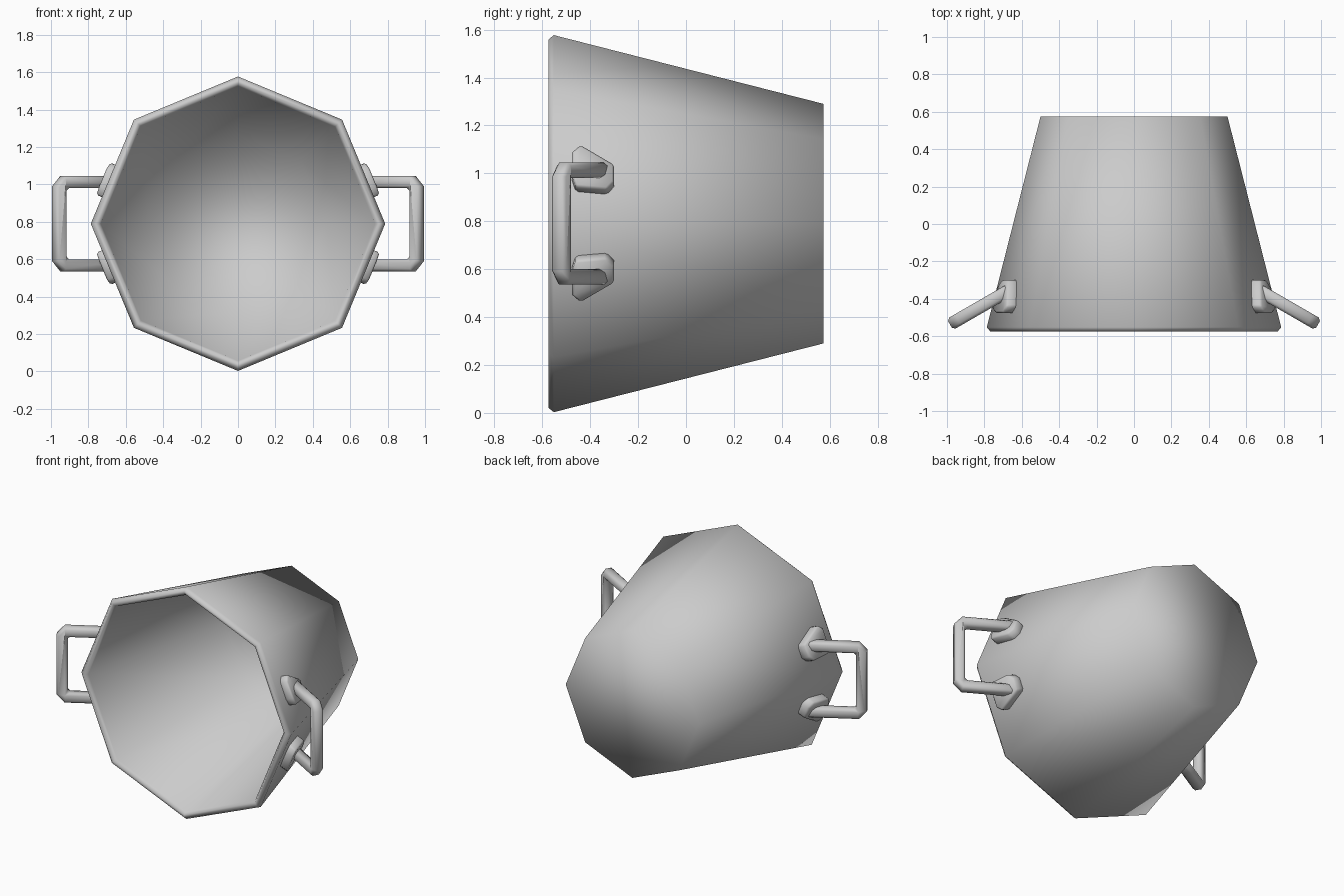
import bpy, bmesh, math
from mathutils import Vector

if "Cube" in bpy.data.objects:
    bpy.data.objects.remove(bpy.data.objects["Cube"])

CZ = 0.79                      # height of the pot axis
R_FRONT, R_BACK = 0.787, 0.5
Y_FRONT, Y_BACK = -0.552, 0.574
C, S = math.cos(math.pi / 8), math.sin(math.pi / 8)


def finish(bm, name, bevel=0, segments=1):
    bmesh.ops.recalc_face_normals(bm, faces=bm.faces)
    mesh = bpy.data.meshes.new(name)
    bm.to_mesh(mesh)
    bm.free()
    obj = bpy.data.objects.new(name, mesh)
    bpy.context.collection.objects.link(obj)
    for p in mesh.polygons:
        p.use_smooth = True
    if bevel:
        m = obj.modifiers.new("soft_edges", 'BEVEL')
        m.width, m.segments = bevel, segments
        m.limit_method = 'ANGLE'
        m.angle_limit = math.radians(50)
    return obj


def prism(low, high, name, bevel):
    """Solid between two matching outlines."""
    bm = bmesh.new()
    a = [bm.verts.new(p) for p in low]
    b = [bm.verts.new(p) for p in high]
    n = len(a)
    bm.faces.new(a)
    bm.faces.new(b)
    for i in range(n):
        j = (i + 1) % n
        bm.faces.new((a[i], a[j], b[j], b[i]))
    return finish(bm, name, bevel)


# Eight-sided hollow pot with rolled rim, opening towards the front
profile = [(R_BACK, Y_BACK), (R_FRONT, Y_FRONT), (0.768, -0.575),
           (0.75, -0.575), (0.733, -0.555), (0.475, 0.535)]
bm = bmesh.new()
rings = [[bm.verts.new((r * math.cos(k * math.pi / 4), y,
                        CZ + r * math.sin(k * math.pi / 4)))
          for k in range(8)] for r, y in profile]
for a, b in zip(rings, rings[1:]):
    for k in range(8):
        j = (k + 1) % 8
        bm.faces.new((a[k], a[j], b[j], b[k]))
bm.faces.new(rings[0])
bm.faces.new(rings[-1])
finish(bm, "pot_body")

# Outlines: mounting pad (y, offset along the wall) and handle (reach, height)
PAD = [(-0.475, -0.10), (-0.46, -0.147), (-0.33, -0.147), (-0.30, -0.11),
       (-0.30, -0.03), (-0.44, 0.045), (-0.475, 0.01)]
half = [(0.0, 0.255), (0.324, 0.255), (0.374, 0.20)]
inner = [(0.307, 0.19), (0.0, 0.19)]
HANDLE = (half + [(u, -z) for u, z in reversed(half)]
          + [(u, -z) for u, z in reversed(inner)] + inner)


def pad_point(y, t, lift, sx, sz):
    slope = (R_BACK - R_FRONT) / (Y_BACK - Y_FRONT)
    r = (R_FRONT + slope * (y - Y_FRONT)) * C + lift
    return Vector((sx * (r * C - t * S), y, CZ + sz * (r * S + t * C)))


def handle_point(u, z, side, sx):
    return Vector((sx * (0.66 + 0.866 * u + 0.5 * side),
                   -0.35 - 0.5 * u + 0.866 * side, CZ + z))


for sx, label in ((1, "right"), (-1, "left")):
    # Bent carrying handle
    prism([handle_point(u, z, -0.034, sx) for u, z in HANDLE],
          [handle_point(u, z, 0.034, sx) for u, z in HANDLE],
          label + "_handle", 0.014)
    # Upper and lower mounting pads
    for sz, level in ((1, "upper"), (-1, "lower")):
        prism([pad_point(y, t, -0.02, sx, sz) for y, t in PAD],
              [pad_point(y, t, 0.055, sx, sz) for y, t in PAD],
              f"{label}_{level}_pad", 0.01)
